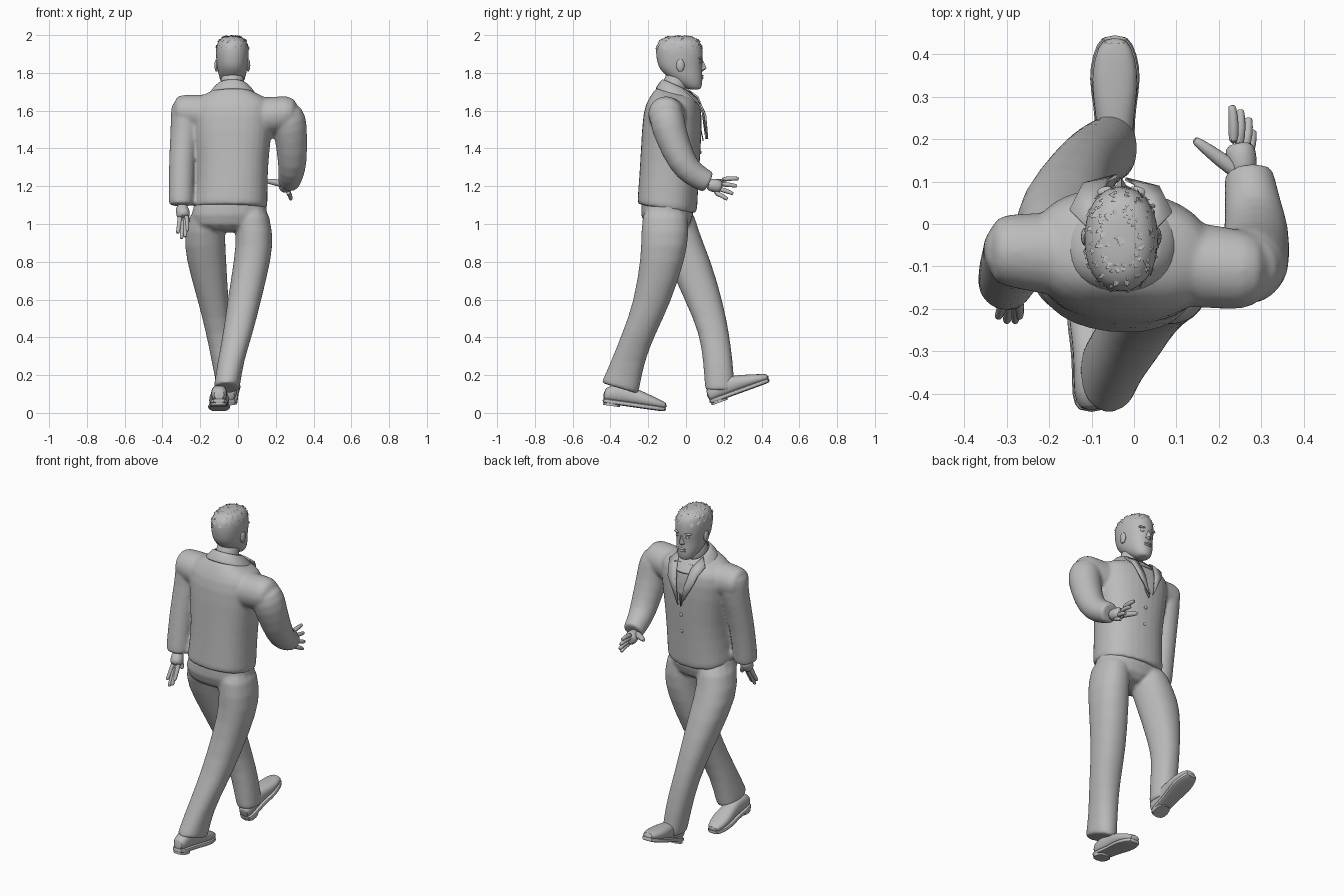
import bpy, math, random
from mathutils import Vector, Matrix

random.seed(4)
if "Cube" in bpy.data.objects:
    bpy.data.objects.remove(bpy.data.objects["Cube"], do_unlink=True)

colour = (0.5, 0.5, 0.5, 1)
grey = bpy.data.materials.new("plain_grey")
grey.use_nodes = True
grey.diffuse_color = colour
grey.node_tree.nodes["Principled BSDF"].inputs["Base Color"].default_value = colour


def build(name, verts, faces, smooth=1, thickness=0):
    mesh = bpy.data.meshes.new(name)
    mesh.from_pydata(verts, [], faces)
    mesh.materials.append(grey)
    obj = bpy.data.objects.new(name, mesh)
    bpy.context.collection.objects.link(obj)
    if thickness:
        obj.modifiers.new("thickness", "SOLIDIFY").thickness = thickness
    if smooth:
        rounding = obj.modifiers.new("rounding", "SUBSURF")
        rounding.levels = rounding.render_levels = smooth
    bpy.ops.object.select_all(action="DESELECT")
    obj.select_set(True)
    bpy.context.view_layer.objects.active = obj
    bpy.ops.object.shade_smooth_by_angle(angle=math.radians(45))
    return obj


def ring(center, u, v, sides=16, power=1.0):
    """Closed (super)ellipse spanned by two half-axis vectors."""
    points = []
    for i in range(sides):
        angle = math.tau * i / sides
        c, s = math.cos(angle), math.sin(angle)
        points.append(center + u * math.copysign(abs(c) ** power, c)
                      + v * math.copysign(abs(s) ** power, s))
    return points


def loft(name, rings, caps=True, crisp=False, **options):
    """Skin over rings; crisp repeats the last ring so that its rim stays sharp."""
    if crisp:
        rings = rings + [rings[-1]]
    n = len(rings[0])
    faces = [(k * n + i, k * n + (i + 1) % n, (k + 1) * n + (i + 1) % n, (k + 1) * n + i)
             for k in range(len(rings) - 1) for i in range(n)]
    if caps:
        last = (len(rings) - 1) * n
        faces += [tuple(reversed(range(n))), tuple(range(last, last + n))]
    return build(name, [point for r in rings for point in r], faces, **options)


def stack(name, rows, yaw=0, power=0.9, **options):
    """Loft of rings; rows hold z, centre x, centre y, half x, half y, forward dip in hundredths."""
    turn = Matrix.Rotation(math.radians(yaw), 3, "Z")
    rings = []
    for row in rows:
        z, x, y, rx, ry, dip = (value / 100 for value in (*row, 0)[:6])
        rings.append(ring(Vector((x, y, z)), turn @ Vector((rx, 0, 0)),
                          turn @ Vector((0, ry, -ry * dip)), power=power))
    return loft(name, rings, **options)


def tube(name, rows, sides=12, **options):
    """Round tube along a path; rows hold x, y, z, radius in hundredths."""
    path = [Vector(row[:3]) / 100 for row in rows]
    u, rings = Vector((0.1, 1, 0)), []
    for i, point in enumerate(path):
        along = (path[min(i + 1, len(path) - 1)] - path[max(i - 1, 0)]).normalized()
        u = (u - along * u.dot(along)).normalized()
        radius = rows[i][3] / 100
        rings.append(ring(point, u * radius, along.cross(u) * radius, sides))
    return loft(name, rings, **options)


def ball(name, center, size):
    rings = []
    for k in range(1, 8):
        angle = math.pi * k / 8
        width = math.sin(angle)
        rings.append(ring(Vector(center) - Vector((0, 0, size[2] * math.cos(angle))),
                          Vector((size[0] * width, 0, 0)), Vector((0, size[1] * width, 0)), 12))
    return loft(name, rings, smooth=0)


def fuse(name, parts):
    """Melt overlapping closed parts into one continuous garment."""
    bpy.ops.object.select_all(action="DESELECT")
    for part in parts:
        part.select_set(True)
    whole = parts[0]
    bpy.context.view_layer.objects.active = whole
    bpy.ops.object.join()
    whole.name = name
    remesh = whole.modifiers.new("union", "REMESH")
    remesh.mode = "VOXEL"
    remesh.voxel_size = 0.009
    remesh.use_smooth_shade = True
    soften = whole.modifiers.new("soften", "SMOOTH")
    soften.factor, soften.iterations = 0.5, 6


# Trousers: hips and two striding legs
hips = stack("hips", [(118, -3, -10, 18, 14), (104, -5, -10, 22, 15), (95, -5, -10, 17, 10)])
left_leg = stack("left_leg", [(113, 6, -11, 9, 12), (95, 9, -11, 10, 13), (82, 8, -12, 10, 12),
                              (58, 3, -18, 9, 10), (42, 0, -25, 8, 9), (27, -4, -31, 7, 9),
                              (13, -6, -35, 7, 10, 30)], crisp=True)
right_leg = stack("right_leg", [(113, -14, -9, 9, 12), (95, -18, -5, 11, 12), (82, -17, 1, 11, 12),
                                (58, -13, 10, 8, 10), (42, -10, 15, 7, 8), (27, -7, 17, 7, 8),
                                (12, -5, 18, 6, 8)], crisp=True)
fuse("trousers", [hips, left_leg, right_leg])


# Shoes: sole and upper, laid out flat and then pitched
def shoe(side, heel, pitch):
    place = Matrix.Translation(heel) @ Matrix.Rotation(math.radians(pitch), 4, "X")
    sole, upper = [], []
    for y, width, height in ((-0.5, 3, 6), (3, 4.4, 9), (10, 4.3, 10), (16, 4.7, 9),
                             (23, 5.8, 7), (29, 5, 5), (34, 3, 3.5)):
        across = Vector((width / 100, 0, 0))
        up = Vector((0, 0, height / 200))
        center = Vector((0, y / 100, 0.01))
        sole.append(ring(center, across * 1.08, Vector((0, 0, 0.013)), 12, 0.4))
        upper.append(ring(center + up, across, up, 12, 0.8))
    for part, rings in (("sole", sole), ("shoe", upper)):
        loft(side + "_" + part, rings).matrix_world = place
    heel_rings = [ring(Vector((0, 0.048, z)), Vector((0.043, 0, 0)), Vector((0, 0.045, 0)), 12, 0.8)
                  for z in (-0.012, 0.012)]
    loft(side + "_heel", heel_rings, smooth=0).matrix_world = place


shoe("left", (-0.1, -0.44, 0.055), -8)
shoe("right", (-0.045, 0.13, 0.05), 20)

# Jacket: body, squared shoulders and sleeves
body = stack("body", [(171, -3, -5, 8, 8, 40), (169, -3, -6, 13, 11, 20), (166, -3, -7, 21, 13),
                      (160, -3, -7, 23, 16), (140, -3, -8, 20, 16), (125, -3, -9, 19, 16),
                      (108, -4, -10, 20, 16, 16)], yaw=-6, power=0.85, crisp=True)
shoulders = tube("shoulders", [(-34, -6, 160, 7), (-31, -6, 160, 9), (-20, -7, 159, 10),
                               (-3, -8, 157, 12), (18, -10, 157, 10), (27, -11, 159, 10),
                               (31, -11, 158, 7)])
left_sleeve = tube("left_sleeve", [(24, -11, 163, 8), (27, -10, 155, 10), (28, -8, 147, 9),
                                   (29, -2, 132, 8), (28, 4, 126, 7), (27, 12, 122, 6)], crisp=True)
right_sleeve = tube("right_sleeve", [(-27, -6, 166, 8), (-27, -6, 160, 9), (-28, -7, 150, 8),
                                     (-30, -11, 132, 7), (-30, -14, 110, 7)], crisp=True)
fuse("jacket", [body, shoulders, left_sleeve, right_sleeve])


# Hands: palm, four fingers and a thumb
def hand(side, wrist, palm, tips, thumb):
    wrist, palm, thumb = Vector(wrist), Vector(palm), Vector(thumb)
    tips = [Vector(tip) for tip in tips]
    tube(side + "_palm", [(*wrist, 3), (*wrist.lerp(palm, 0.5), 3.6),
                          (*palm, 3.9), (*wrist.lerp(palm, 1.35), 3)])
    middle = sum(tips, Vector()) / len(tips)
    for name, tip in zip(("index", "middle", "ring", "little"), tips):
        root = palm + (tip - middle) * 0.6
        knuckle = root.lerp(tip, 0.55) + Vector((0.4, 0, 0.4))
        tube(side + "_" + name + "_finger", [(*root, 1.5), (*knuckle, 1.3),
                                             (*knuckle.lerp(tip, 0.85), 1.1), (*tip, 0.8)], sides=8)
    bend = wrist.lerp(thumb, 0.5)
    tube(side + "_thumb", [(*wrist, 2.2), (*bend, 2), (*bend.lerp(thumb, 0.8), 1.3),
                           (*thumb, 0.9)], sides=8)


hand("left", (26, 11, 121), (25, 17, 120),
     [(23, 28, 124), (25, 27, 120), (27, 25, 116), (28, 22, 113)], (14, 20, 123))
hand("right", (-30, -14, 110), (-29, -17, 105),
     [(-27, -22, 96), (-28, -23, 93), (-30, -23, 92), (-32, -22, 95)], (-26, -16, 101))

# Collar, shirt front and lapels
stack("collar", [(173, -3, -5, 7, 7, 45), (172, -3, -5, 9, 8, 45), (167, -3, -4, 13, 12, 35)],
      caps=False, thickness=0.008)
build("shirt_front", [(-0.11, 0.045, 1.68), (0.05, 0.045, 1.68), (-0.03, 0.094, 1.44)],
      [(0, 1, 2)], smooth=0, thickness=0.006)
for side, s in (("left", 1), ("right", -1)):
    lapel = [(8, -1, 172), (12, 3, 168), (10, 7, 164), (9, 9, 160), (1, 11, 145), (3, 10, 157), (5, 6, 167)]
    build(side + "_lapel", [(s * x / 100 - 0.03, y / 100, z / 100) for x, y, z in lapel],
          [(0, 1, 2, 6), (2, 3, 5, 6), (3, 4, 5)], smooth=0, thickness=0.008)
for z in (1.38, 1.28, 1.18):
    ball("jacket_button", (-0.02, 0.076 - (1.38 - z) * 0.1, z), (0.01, 0.006, 0.01))

# Neck and head
tube("neck", [(-3, -8, 162, 7.5), (-3, -6, 173, 6.8), (-3, -4, 182, 6)])
head = stack("head", [(171, -3, 4.5, 3, 3), (173, -3, 3, 5, 5.5), (177, -3, 0, 7, 9),
                      (182, -3, -3, 8, 11.5), (187, -3, -3.3, 8.7, 12.5), (192, -3, -3.6, 9, 12.7),
                      (196, -3, -3.6, 8.2, 11.8), (198.5, -3, -3.5, 6.2, 9), (199.6, -3, -3.5, 3, 4.5)],
             power=0.92, smooth=2)

# Face details
build("nose", [(-0.03, 0.085, 1.875), (-0.048, 0.082, 1.815), (-0.012, 0.082, 1.815),
               (-0.03, 0.11, 1.824), (-0.03, 0.085, 1.806)],
      [(0, 1, 3), (0, 3, 2), (1, 4, 3), (4, 2, 3), (0, 2, 4, 1)], smooth=0)
for lip, z in (("upper_lip", 1.785), ("lower_lip", 1.773)):
    ball(lip, (-0.03, 0.08, z), (0.025, 0.013, 0.007))
ball("chin", (-0.03, 0.063, 1.735), (0.026, 0.02, 0.02))
for side, s in (("left", 1), ("right", -1)):
    ball(side + "_eye", (s * 0.032 - 0.03, 0.074, 1.858), (0.014, 0.01, 0.007))
    ball(side + "_brow", (s * 0.033 - 0.03, 0.075, 1.878), (0.024, 0.014, 0.007))
    ball(side + "_ear", (s * 0.084 - 0.03, -0.03, 1.84), (0.011, 0.022, 0.034))

# Short cropped hair: flat tufts scattered over the crown
crown = [face for face in head.data.polygons if face.center.z > 1.93 and face.normal.z > 0]
verts, faces = [], []
for k in range(260):
    face = random.choice(crown)
    mix = [random.random() for v in face.vertices]
    root = sum((head.data.vertices[v].co * m for v, m in zip(face.vertices, mix)), Vector()) / sum(mix)
    across = face.normal.cross(Vector((random.random(), random.random(), 0.3))).normalized() * 0.006
    along = face.normal.cross(across)
    base = len(verts)
    verts += [root - across, root + across, root + along * 1.6 + face.normal * 0.004]
    faces.append((base, base + 1, base + 2))
build("hair_tufts", verts, faces, smooth=0)
